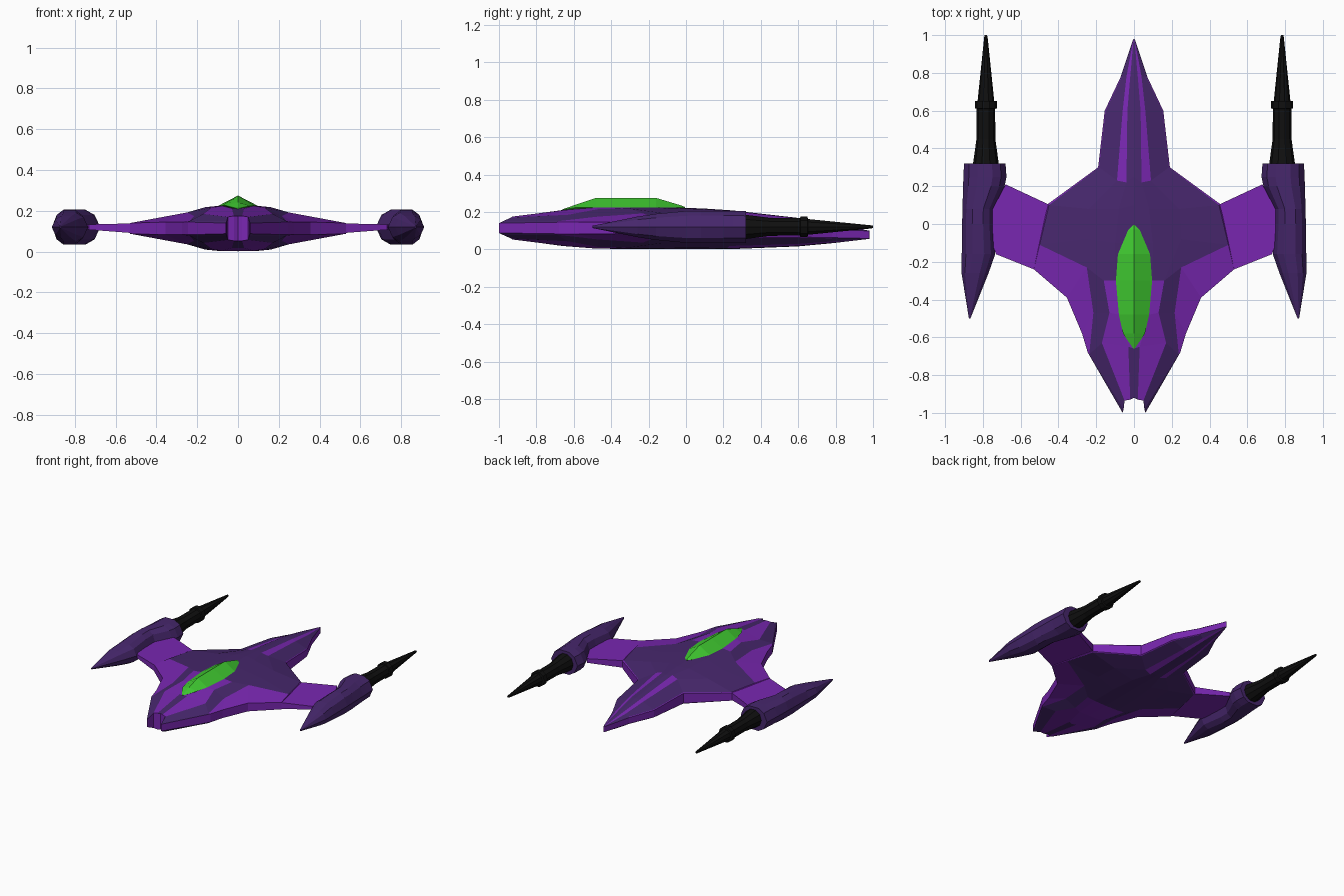
import bpy, bmesh, math

if "Cube" in bpy.data.objects:
    bpy.data.objects.remove(bpy.data.objects["Cube"])

def material(name, col):
    m = bpy.data.materials.new(name)
    m.diffuse_color = (*col, 1)
    m.use_nodes = True
    m.node_tree.nodes["Principled BSDF"].inputs["Base Color"].default_value = m.diffuse_color
    return m

PURPLE = material("purple", (0.19, 0.02, 0.44))
DARK = material("dark_purple", (0.062, 0.02, 0.15))
GREEN = material("green", (0.05, 0.58, 0.03))
BLACK = material("black", (0.005, 0.005, 0.005))

def finish(name, bm, mats, mirror=True):
    bmesh.ops.recalc_face_normals(bm, faces=bm.faces)
    me = bpy.data.meshes.new(name)
    bm.to_mesh(me)
    bm.free()
    for m in mats:
        me.materials.append(m)
    ob = bpy.data.objects.new(name, me)
    bpy.context.collection.objects.link(ob)
    if mirror:
        mod = ob.modifiers.new("mirror", 'MIRROR')
        mod.merge_threshold = 0.0005
    return ob

def loft(name, rings, mat, mirror=True):
    """Skin closed rings of equal length and cap both ends."""
    bm = bmesh.new()
    vs = [[bm.verts.new(p) for p in r] for r in rings]
    n = len(vs[0])
    for a, b in zip(vs, vs[1:]):
        for i in range(n):
            j = (i + 1) % n
            bm.faces.new((a[i], a[j], b[j], b[i]))
    bm.faces.new(vs[0])
    bm.faces.new(vs[-1])
    return finish(name, bm, [mat], mirror)

# Hull: rows from nose to tail, each running from the centreline to the rim
rows = [
    [(0, -.92, .175), (.02, -.93, .175), (.05, -.935, .17), (.055, -.98, .15), (.06, -1, .14)],
    [(0, -.66, .21), (.03, -.65, .21), (.17, -.63, .185), (.237, -.69, .15), (.245, -.68, .145)],
    [(0, -.48, .224), (.08, -.48, .224), (.13, -.47, .215), (.215, -.47, .175), (.275, -.58, .145)],
    [(0, -.3, .226), (.1, -.3, .224), (.16, -.3, .218), (.25, -.23, .192), (.355, -.39, .145)],
    [(0, -.1, .226), (.1, -.1, .222), (.25, -.08, .188), (.5, -.11, .145), (.53, -.24, .14)],
    [(0, .1, .218), (.08, .08, .215), (.24, .08, .18), (.45, .1, .142), (.457, .105, .138)],
    [(0, .25, .208), (.04, .22, .207), (.09, .23, .193), (.185, .3, .145), (.19, .3, .14)],
    [(0, .6, .168), (.035, .6, .166), (.06, .6, .155), (.15, .6, .122), (.155, .6, .118)],
    [(0, .78, .138), (.02, .78, .135), (.04, .78, .128), (.065, .78, .112), (.07, .78, .108)],
    [(0, .98, .1), (.002, .979, .1), (.003, .978, .1), (.004, .977, .099), (.005, .976, .098)],
]
panels = ["DPDD", "PPDP", "PPDP", "DDDP", "DDDP", "DDDP", "DPDP", "DPDP", "DPDD"]

def underside(p):
    mid = .114 - .036 * max(p[1], 0) / .98
    return (p[0], p[1], 2 * mid - p[2])

bm = bmesh.new()
top = [[bm.verts.new(p) for p in r] for r in rows]
bot = [[bm.verts.new(underside(p)) for p in r] for r in rows]
for i, code in enumerate(panels):
    for j, c in enumerate(code):
        for g in (top, bot):
            f = bm.faces.new((g[i][j], g[i][j + 1], g[i + 1][j + 1], g[i + 1][j]))
            f.material_index = 1 if c == "D" else 0
rim = [(0, j) for j in range(5)] + [(i, 4) for i in range(1, 10)] + [(9, j) for j in (3, 2, 1, 0)]
for (a, b), (c, d) in zip(rim, rim[1:]):
    bm.faces.new((top[a][b], top[c][d], bot[c][d], bot[a][b]))
finish("hull", bm, [PURPLE, DARK])

# Wings: thin slabs tapering towards the pods
def wing_ring(s):
    outline = [(.46, -.2), (.53, -.24), (.73, -.16), (.79, 0), (.68, .21), (.455, .105), (.42, .05)]
    ring = []
    for x, y in outline:
        t = (x - .45) / .3
        ring.append((x, y, .113 + .008 * t + s * (.027 - .015 * t)))
    return ring
loft("wings", [wing_ring(-1), wing_ring(1)], PURPLE)

# Canopy: ridged faceted blister, (y, half width, ridge height)
canopy = [(-.66, .004, .214), (-.58, .058, .242), (-.48, .08, .275), (-.3, .096, .275),
          (-.16, .085, .275), (-.03, .03, .236), (-.005, .004, .226)]
loft("canopy", [[(-w, y, min(z - .002, .225)), (0, y, z), (w, y, min(z - .002, .225)), (0, y, .19)]
                for y, w, z in canopy], GREEN, False)

# Pods: ten-sided sections, (y, inner x, outer x, half height)
section = [(1, 0), (.75, .7), (.35, 1), (-.35, 1), (-.75, .7),
           (-1, 0), (-.75, -.7), (-.35, -1), (.35, -1), (.75, -.7)]
pods = [(-.5, .866, .874, .006), (-.26, .77, .913, .055), (-.16, .735, .912, .07),
        (0, .745, .91, .085), (.08, .745, .908, .086), (.2, .685, .905, .086),
        (.25, .675, .903, .086), (.32, .68, .9, .085)]
loft("pods", [[((a + b) / 2 + u * (b - a) / 2, y, .12 + v * h) for u, v in section]
              for y, a, b, h in pods], DARK)

# Cannons: turned profile along y, (y, radius)
barrel = [(.28, .07), (.32, .068), (.45, .05), (.61, .049), (.612, .058),
          (.65, .058), (.652, .044), (.99, .009), (1, .006)]
N = 10
loft("cannons", [[(.784 + r * math.cos(2 * math.pi * k / N), y, .12 + r * math.sin(2 * math.pi * k / N))
                  for k in range(N)] for y, r in barrel], BLACK)
